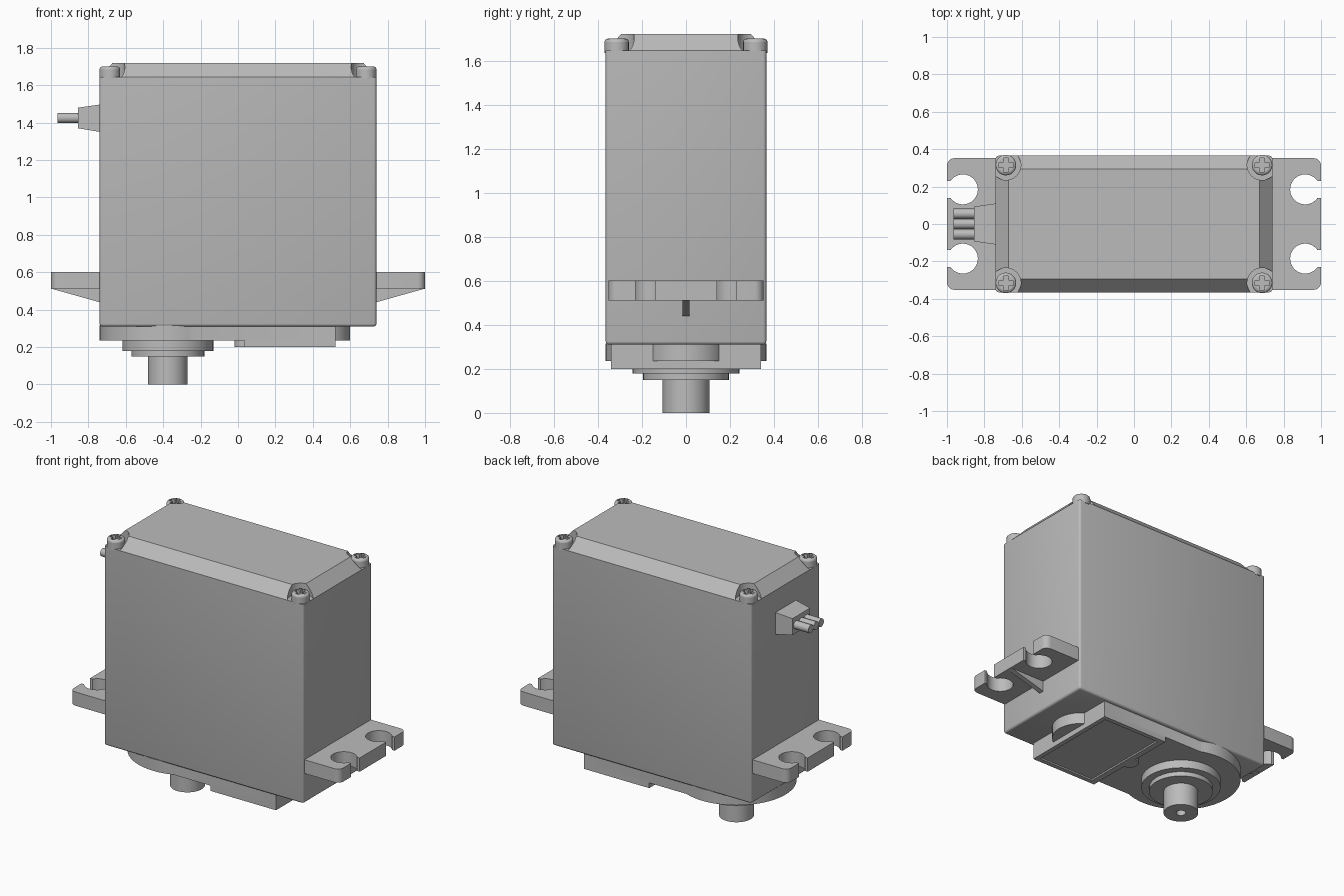
import bpy, bmesh
from math import sin, cos, radians, asin, acos, degrees
from mathutils import Vector

cube = bpy.data.objects.get("Cube")
if cube:
    bpy.data.objects.remove(cube, do_unlink=True)

grey = bpy.data.materials.new("light grey plastic")
grey.use_nodes = True
grey.diffuse_color = (0.5, 0.5, 0.5, 1)
grey.node_tree.nodes["Principled BSDF"].inputs["Base Color"].default_value = (0.5, 0.5, 0.5, 1)


def finish(name, bm):
    bmesh.ops.recalc_face_normals(bm, faces=bm.faces)
    mesh = bpy.data.meshes.new(name)
    bm.to_mesh(mesh)
    bm.free()
    mesh.materials.append(grey)
    obj = bpy.data.objects.new(name, mesh)
    bpy.context.collection.objects.link(obj)
    return obj


def activate(obj):
    bpy.ops.object.select_all(action='DESELECT')
    obj.select_set(True)
    bpy.context.view_layer.objects.active = obj


def smooth(obj):
    activate(obj)
    bpy.ops.object.shade_smooth_by_angle(angle=radians(35))
    return obj


def prism(name, outline, low, high, axis='Z'):
    """Extrude a flat outline along Z, or an XZ outline along Y."""
    bm = bmesh.new()
    place = (lambda p: (p[0], p[1], low)) if axis == 'Z' else (lambda p: (p[0], low, p[1]))
    face = bm.faces.new([bm.verts.new(place(p)) for p in outline])
    moved = bmesh.ops.extrude_face_region(bm, geom=[face])["geom"]
    step = Vector((0, 0, high - low) if axis == 'Z' else (0, high - low, 0))
    bmesh.ops.translate(bm, vec=step, verts=[v for v in moved if isinstance(v, bmesh.types.BMVert)])
    return finish(name, bm)


def arc(x, y, r, start, end, n):
    steps = [radians(start + (end - start) * i / n) for i in range(n + 1)]
    return [(x + r * cos(a), y + r * sin(a)) for a in steps]


def rect(x0, x1, y0, y1):
    return [(x0, y0), (x1, y0), (x1, y1), (x0, y1)]


def disc(name, x, y, r, low, high, n=48):
    return smooth(prism(name, arc(x, y, r, 0, 360, n)[:-1], low, high))


def frustum(name, bottom, top):
    """Join two four-cornered loops of 3D points."""
    bm = bmesh.new()
    a, b = ([bm.verts.new(p) for p in loop] for loop in (bottom, top))
    bm.faces.new(a)
    bm.faces.new(b)
    for i in range(4):
        j = (i + 1) % 4
        bm.faces.new((a[i], a[j], b[j], b[i]))
    return finish(name, bm)


def bevel(obj, width, segments, pick):
    bm = bmesh.new()
    bm.from_mesh(obj.data)
    bmesh.ops.bevel(bm, geom=[e for e in bm.edges if pick(e)], offset=width,
                    segments=segments, profile=0.5, affect='EDGES')
    bm.to_mesh(obj.data)
    bm.free()
    return smooth(obj)


def cut(obj, cutter):
    cutter.hide_render = True
    mod = obj.modifiers.new("cut", 'BOOLEAN')
    mod.operation, mod.solver, mod.object = 'DIFFERENCE', 'EXACT', cutter
    activate(obj)
    bpy.ops.object.modifier_apply(modifier=mod.name)
    bpy.data.objects.remove(cutter, do_unlink=True)


HX, HY, BASE, TOP = 0.74, 0.365, 0.31, 1.645
SHAFT_X = -0.375
SIDES = [(sx, sy) for sx in (-1, 1) for sy in (-1, 1)]

# Case, rounded at the upright and bottom edges
case = prism("case", rect(-HX, HX, -HY, HY), BASE, TOP)
bevel(case, 0.015, 3, lambda e: min(v.co.z for v in e.verts) < TOP - 0.01)

# Sloped lid with a round pocket at each corner
lid = frustum("lid", [(x, y, TOP) for x, y in rect(-HX, HX, -HY, HY)],
              [(x, y, 1.72) for x, y in rect(-0.67, 0.67, -0.295, 0.295)])
for sx, sy in SIDES:
    cut(lid, disc("pocket_cutter", sx * 0.685, sy * 0.315, 0.08, TOP - 0.05, 1.8))
smooth(lid)

# Cross-head screws
for sx, sy in SIDES:
    x, y = sx * 0.685, sy * 0.315
    screw = disc("screw", x, y, 0.055, TOP - 0.01, 1.7, 32)
    bevel(screw, 0.015, 3, lambda e: all(v.co.z > 1.69 for v in e.verts))
    w, l = 0.013, 0.038
    cross = [(w, l), (-w, l), (-w, w), (-l, w), (-l, -w), (-w, -w),
             (-w, -l), (w, -l), (w, -w), (l, -w), (l, w), (w, w)]
    cut(screw, prism("cross_cutter", [(x + p, y + q) for p, q in cross], 1.675, 1.75))
    smooth(screw)

# Mounting flanges with open screw slots, and a rib under each
gap = degrees(asin(0.045 / 0.08))
half = arc(0.915, 0.185, 0.08, -gap, gap - 360, 36)
half = [(1.0, 0.14)] + half + [(1.0, 0.23)] + arc(0.96, 0.312, 0.04, 0, 90, 6) + [(0.73, 0.352)]
outline = half + [(x, -y) for x, y in reversed(half)]
for side, s in (("left", 1), ("right", -1)):
    smooth(prism(side + "_flange", [(s * x, y) for x, y in outline], 0.51, 0.602))
    prism(side + "_rib", [(s * 0.73, 0.437), (s * 0.99, 0.51), (s * 0.73, 0.515)],
          -0.017, 0.017, 'Y')

# Gear cover: a round end running into straight sides
FLAT = 0.34
a = degrees(asin(FLAT / HY))
cover = arc(SHAFT_X, 0, HY, a, 360 - a, 56) + [(0.52, -FLAT), (0.52, FLAT)]
smooth(prism("gear_cover", cover, 0.235, BASE + 0.005))
disc("gear_boss", 0.42, 0, 0.18, 0.235, BASE + 0.005)

# Raised bottom plate with a small bump and a sunken panel
plate = prism("bottom_plate", [(0.035, -FLAT), (0.52, -FLAT), (0.52, FLAT), (0.035, FLAT)]
              + arc(0.035, 0, 0.055, 90, 270, 16), 0.2, 0.24)
cut(plate, prism("panel_cutter", rect(0.075, 0.49, -0.31, 0.31), 0.15, 0.21))
smooth(plate)

# Output bearing steps and the shaft with its screw hole
disc("bearing_ring", SHAFT_X, 0, 0.243, 0.18, 0.24)
disc("bearing_step", SHAFT_X, 0, 0.195, 0.15, 0.185)
shaft = disc("output_shaft", SHAFT_X, 0, 0.106, 0, 0.155)
cut(shaft, disc("shaft_hole_cutter", SHAFT_X, 0, 0.03, -0.05, 0.08, 24))
smooth(shaft)

# Cable boot and three wires
frustum("cable_boot", [(-0.735, y, z) for y, z in rect(-0.11, 0.11, 1.35, 1.497)],
        [(-0.855, y, z) for y, z in rect(-0.093, 0.093, 1.37, 1.48)])
for i in (-1, 0, 1):
    wire = disc("wire", 0, 0, 0.027, 0, 0.12, 24)
    wire.rotation_euler.y = radians(-90)
    wire.location = (-0.845, i * 0.055, 1.425)
